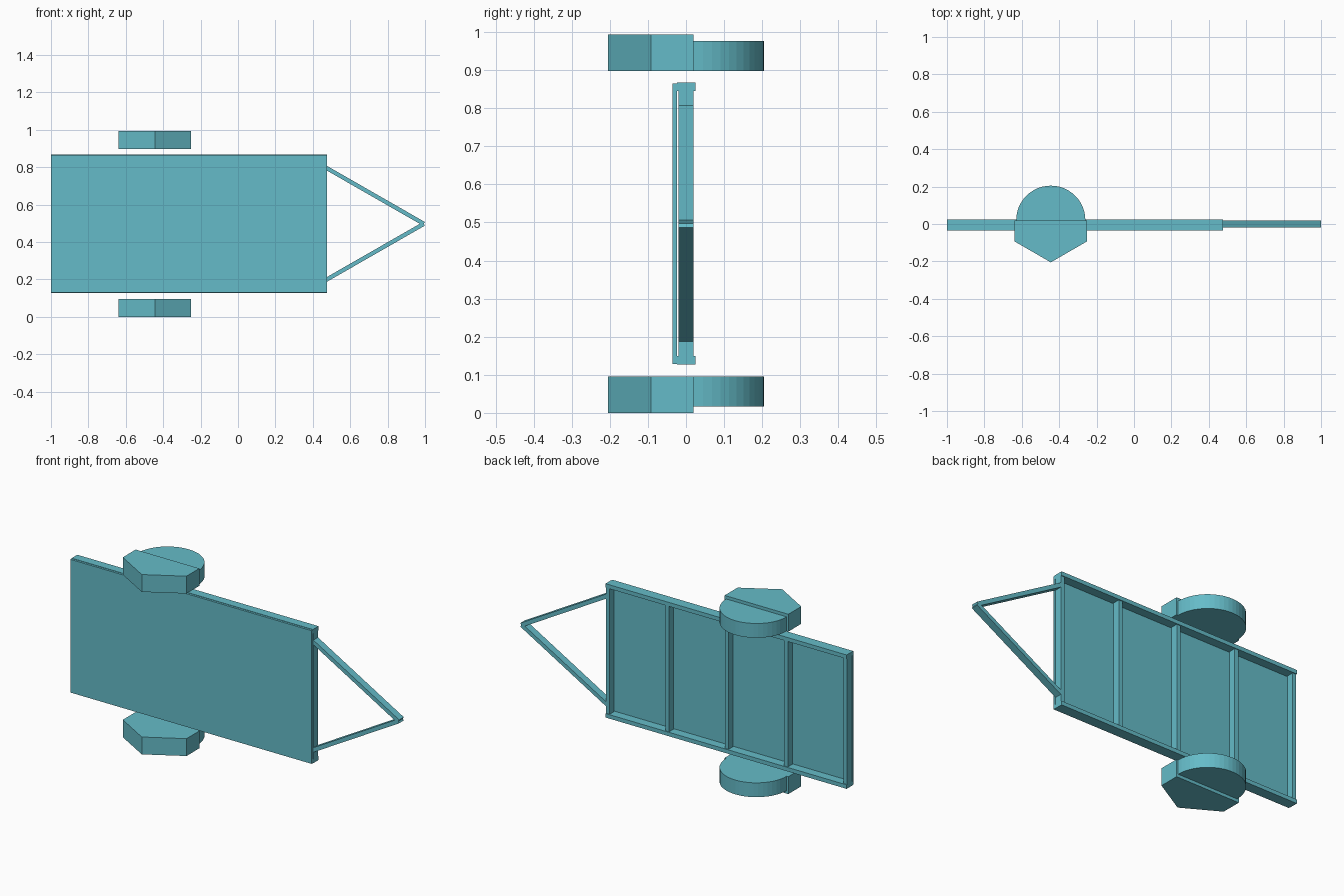
import bpy, bmesh, math
from mathutils import Matrix, Vector

cube = bpy.data.objects.get("Cube")
if cube:
    bpy.data.objects.remove(cube, do_unlink=True)

teal = bpy.data.materials.new("teal_paint")
teal.use_nodes = True
colour = (0.13, 0.50, 0.58, 1)
teal.diffuse_color = colour
teal.node_tree.nodes["Principled BSDF"].inputs["Base Color"].default_value = colour

MID = 0.497                      # height of the mirror plane
REAR, NOSE = -1.0, 0.475         # ends of the bed
TUBE = 0.022                     # frame tube thickness
HALF = 0.37                      # half the bed width
AXLE_X, AXLE_Y = -0.445, 0.02


def finish(name, bm):
    bmesh.ops.recalc_face_normals(bm, faces=bm.faces)
    mesh = bpy.data.meshes.new(name)
    bm.to_mesh(mesh)
    bm.free()
    mesh.materials.append(teal)
    obj = bpy.data.objects.new(name, mesh)
    bpy.context.collection.objects.link(obj)
    return obj


def box(name, centre, size, tilt=0):
    bm = bmesh.new()
    bmesh.ops.create_cube(bm, size=1, matrix=Matrix.Translation(centre)
                          @ Matrix.Rotation(tilt, 4, "Y") @ Matrix.Diagonal((*size, 1)))
    return finish(name, bm)


def prism(name, outline, z0, z1):
    bm = bmesh.new()
    face = bm.faces.new([bm.verts.new((x, y, z0)) for x, y in outline])
    new = bmesh.ops.extrude_face_region(bm, geom=[face])["geom"]
    verts = [v for v in new if isinstance(v, bmesh.types.BMVert)]
    bmesh.ops.translate(bm, verts=verts, vec=(0, 0, z1 - z0))
    return finish(name, bm)


def arc(radius, start, end, steps):
    angles = [math.radians(start + (end - start) * i / steps) for i in range(steps + 1)]
    return [(AXLE_X + radius * math.cos(a), AXLE_Y + radius * math.sin(a)) for a in angles]


# Deck panel
length, middle = NOSE - REAR, (NOSE + REAR) / 2
box("deck_panel", (middle, -0.03, MID), (length, 0.012, 2 * HALF - 0.004))

# Cross members, evenly spaced from tail to nose
for i in range(5):
    x = REAR + TUBE / 2 + (length - TUBE) * i / 4
    box(f"cross_member_{i + 1}", (x, 0, MID), (TUBE, 0.04, 2 * (HALF - TUBE)))

for side, label in ((1, "upper"), (-1, "lower")):
    # Side rails
    box(f"{label}_side_rail", (middle, 0.0005, MID + side * (HALF - TUBE / 2)),
        (length, 0.049, TUBE))

    # Drawbar arms meeting at the tip
    start = Vector((NOSE - 0.008, 0, MID + side * 0.302))
    tip = Vector((0.994, 0, MID))
    run = tip - start
    box(f"{label}_drawbar", (start + tip) / 2, (run.length, 0.04, TUBE),
        math.atan2(-run.z, run.x))

    # Wheel, and half-hexagon mudguard flush with its inner face
    inner = MID + side * 0.401
    prism(f"{label}_wheel", arc(0.185, 0, 180, 24), inner, MID + side * 0.48)
    guard = arc(0.225, 210, 330, 2)
    guard = [(guard[0][0], AXLE_Y)] + guard + [(guard[-1][0], AXLE_Y)]
    prism(f"{label}_mudguard", guard, inner, MID + side * 0.497)
